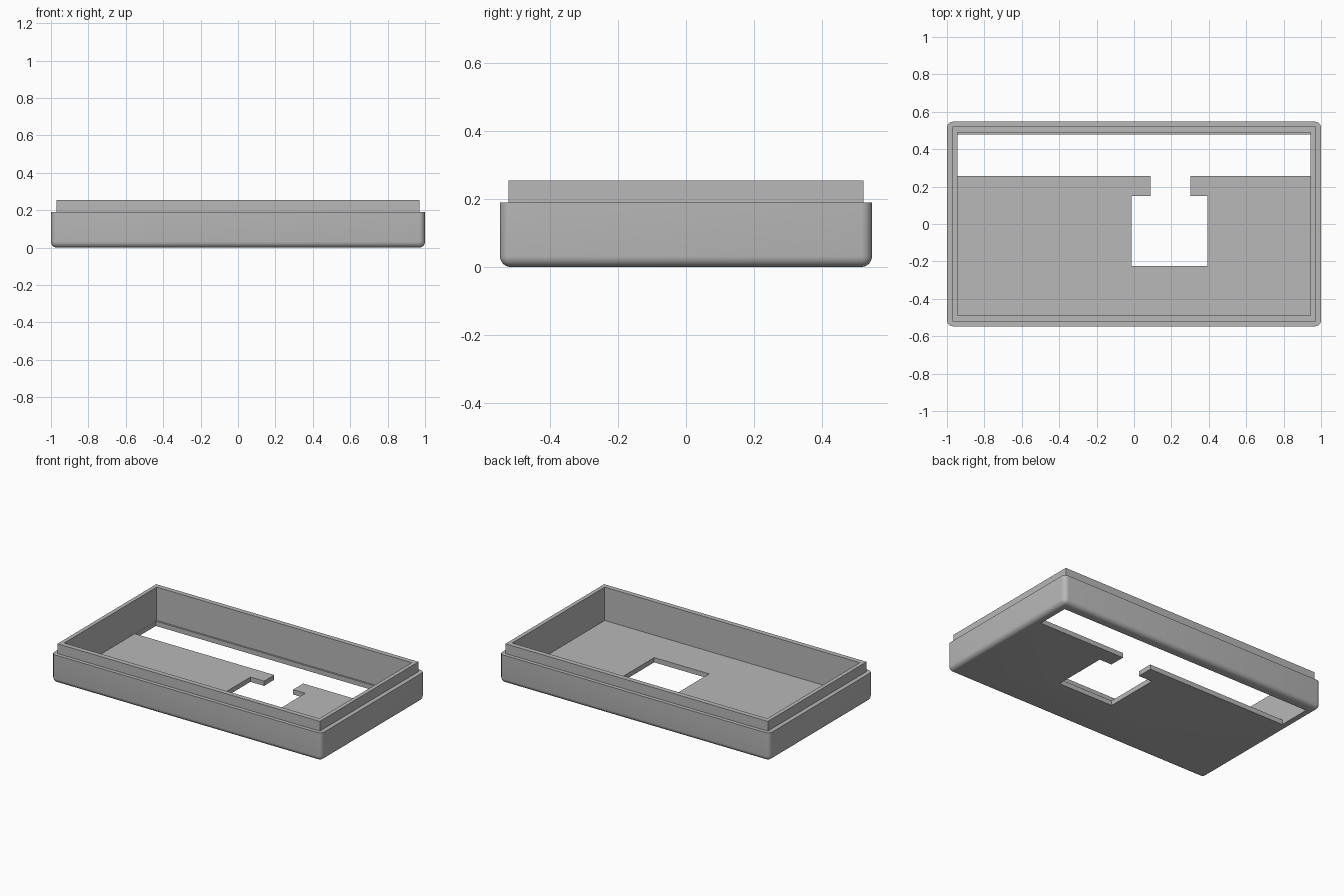
import bpy, bmesh, math

default = bpy.data.objects.get("Cube")
if default:
    bpy.data.objects.remove(default, do_unlink=True)

GREY = (0.48, 0.48, 0.48, 1)
grey = bpy.data.materials.new("plain grey")
grey.use_nodes = True
grey.diffuse_color = GREY
grey.node_tree.nodes["Principled BSDF"].inputs["Base Color"].default_value = GREY


def box(name, x, y, z, radius=0):
    """Box from (min, max) ranges; a radius rounds every edge except the top rim."""
    bm = bmesh.new()
    bmesh.ops.create_cube(bm, size=1)
    for v in bm.verts:
        v.co = [r[1] if c > 0 else r[0] for c, r in zip(v.co, (x, y, z))]
    if radius:
        edges = [e for e in bm.edges if any(v.co.z < z[1] - 1e-4 for v in e.verts)]
        bmesh.ops.bevel(bm, geom=edges, offset=radius, segments=6, profile=0.5,
                        affect='EDGES', clamp_overlap=True)
    bmesh.ops.recalc_face_normals(bm, faces=bm.faces)
    mesh = bpy.data.meshes.new(name)
    bm.to_mesh(mesh)
    bm.free()
    mesh.materials.append(grey)
    obj = bpy.data.objects.new(name, mesh)
    bpy.context.collection.objects.link(obj)
    return obj


def combine(target, tool, operation):
    """Apply a boolean, then drop the helper."""
    mod = target.modifiers.new(operation.lower(), 'BOOLEAN')
    mod.operation, mod.object, mod.solver = operation, tool, 'EXACT'
    bpy.context.view_layer.objects.active = target
    bpy.ops.object.modifier_apply(modifier=mod.name)
    bpy.data.objects.remove(tool, do_unlink=True)


def span(half):
    return (-half, half)


# Rounded tray body with a stepped lip on top
tray = box("tray_case", span(1), span(0.547), (0, 0.19), 0.032)
combine(tray, box("lip", span(0.971), span(0.522), (0.1, 0.255)), 'UNION')

# Hollow inside, leaving the floor
combine(tray, box("cavity", span(0.944), span(0.489), (0.032, 0.5)), 'DIFFERENCE')

# Floor openings: long back slot, narrow neck, square window
through = (-0.1, 0.1)
combine(tray, box("back_slot", span(0.943), (0.257, 0.478), through), 'DIFFERENCE')
combine(tray, box("neck", (0.088, 0.302), (0.1, 0.3), through), 'DIFFERENCE')
combine(tray, box("window", (-0.013, 0.393), (-0.225, 0.15), through), 'DIFFERENCE')

# Smooth the rounded edges only
bpy.ops.object.select_all(action='DESELECT')
tray.select_set(True)
bpy.context.view_layer.objects.active = tray
bpy.ops.object.shade_smooth_by_angle(angle=math.radians(30))
